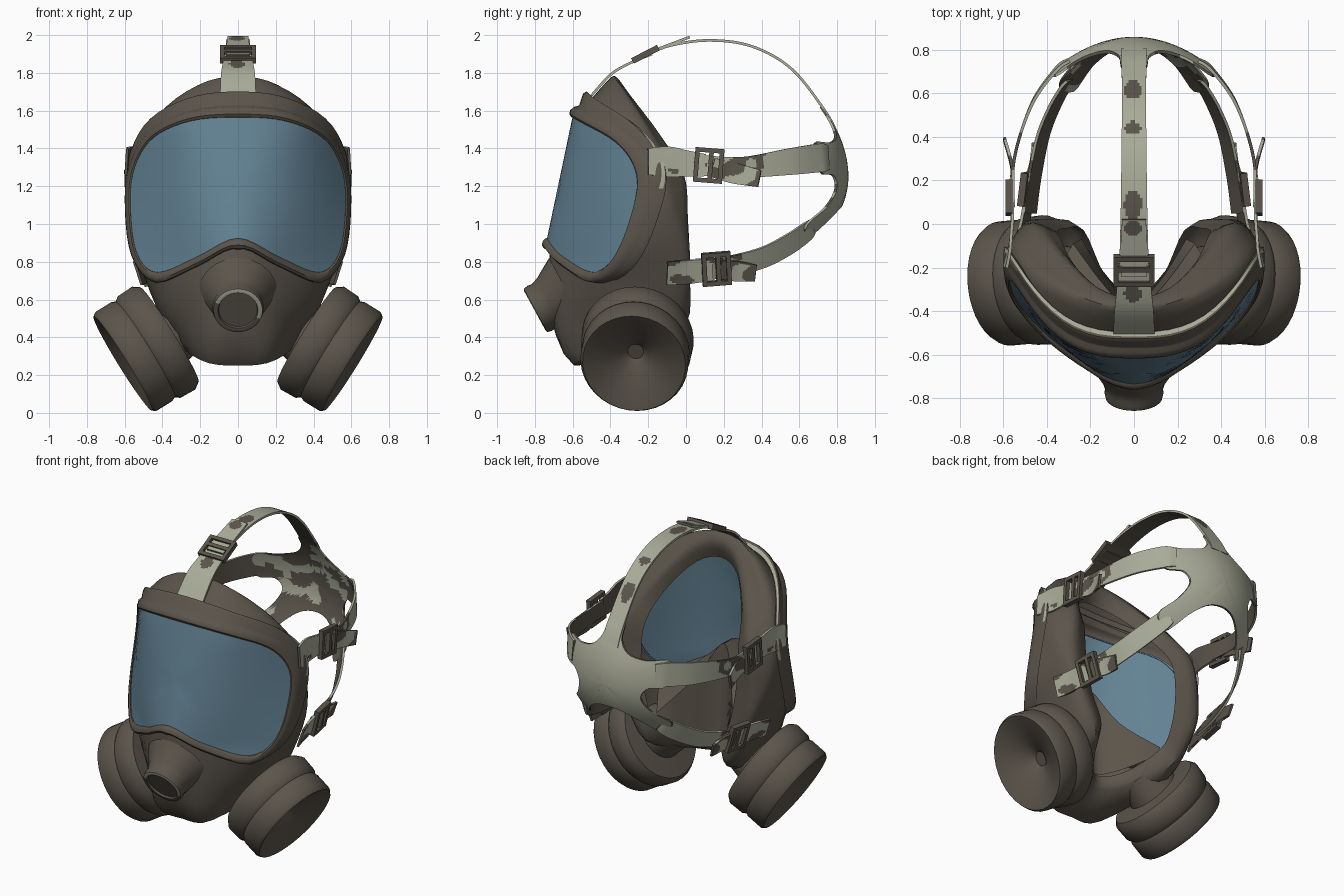
import bpy, bmesh, math
from mathutils import Vector, Matrix, noise

if "Cube" in bpy.data.objects:
    bpy.data.objects.remove(bpy.data.objects["Cube"])


def material(name, rgb):
    m = bpy.data.materials.new(name)
    m.diffuse_color = (*rgb, 1)
    m.use_nodes = True
    m.node_tree.nodes["Principled BSDF"].inputs["Base Color"].default_value = m.diffuse_color
    return m


BROWN = material("brown_rubber", (0.105, 0.09, 0.07))
PALE = material("pale_webbing", (0.40, 0.41, 0.315))
GLASS = material("blue_glass", (0.125, 0.225, 0.295))


def finish(bm, name, mats, mirror=False):
    bmesh.ops.remove_doubles(bm, verts=bm.verts, dist=0.0005)
    bmesh.ops.recalc_face_normals(bm, faces=bm.faces)
    me = bpy.data.meshes.new(name)
    bm.to_mesh(me)
    bm.free()
    for m in mats:
        me.materials.append(m)
    ob = bpy.data.objects.new(name, me)
    bpy.context.collection.objects.link(ob)
    if mirror:
        ob.modifiers.new("mirror", 'MIRROR')
    return ob


def smooth(pts, sub, closed=False):
    """Catmull-Rom resampling of a list of points of any dimension."""
    pts = [Vector(p) for p in pts]
    n, out = len(pts), []
    for i in range(n if closed else n - 1):
        if closed:
            a, b, c, d = (pts[(i + k) % n] for k in (-1, 0, 1, 2))
        else:
            a, b, c, d = (pts[min(max(i + k, 0), n - 1)] for k in (-1, 0, 1, 2))
        for s in range(sub):
            t = s / sub
            out.append(0.5 * (2 * b + (c - a) * t + (2 * a - 5 * b + 4 * c - d) * t * t
                              + (3 * b - a - 3 * c + d) * t ** 3))
    if not closed:
        out.append(pts[-1])
    return out


def loft(name, rings, mats, rule=None, caps=False, mirror=False, closed=True):
    bm = bmesh.new()
    vs = [[bm.verts.new(p) for p in r] for r in rings]
    n = len(rings[0])
    for i in range(len(rings) - 1):
        for j in range(n if closed else n - 1):
            k = (j + 1) % n
            f = bm.faces.new((vs[i][j], vs[i][k], vs[i + 1][k], vs[i + 1][j]))
            if rule:
                f.material_index = rule(f.calc_center_median(), i, j)
    if caps:
        bm.faces.new(vs[0])
        bm.faces.new(vs[-1])
    return finish(bm, name, mats, mirror)


def full(half):
    return list(half) + [(-p[0], *p[1:]) for p in half[-2:0:-1]]


# ---- visor: bent, raked sheet inside a goggle outline, rounder at the top
def sheet(x, z):
    power = 1.4 + 1.4 * min(max((z - .8) / .7, 0), 1)
    return -0.6 - 0.21 * (1.57 - z) + .43 * (abs(x) / .57) ** power


outline = smooth(full([(0, 1.57), (.25, 1.55), (.45, 1.46), (.55, 1.30), (.572, 1.1),
                       (.54, .85), (.43, .74), (.22, .82), (0, .92)]), 5, True)
N = len(outline)
normals = []
for i in range(N):
    t = outline[(i + 1) % N] - outline[i - 1]
    normals.append(Vector((-t.y, t.x)).normalized())

rings = []
for s in (1.01, .9, .78, .65, .5, .35, .18, 0):
    rings.append([(p.x * s, sheet(p.x * s, 1.2 + (p.y - 1.2) * s), 1.2 + (p.y - 1.2) * s) for p in outline])
loft("visor_glass", rings, [GLASS])


# ---- rim and stepped brim around the visor
def offset_ring(d, dy):
    ring = []
    for p, n in zip(outline, normals):
        top = max(n.y, 0) if p.y > 1.2 else 0
        e = min(d, .055) + max(d - .055, 0) * top
        q = p + n * e * (1 - .5 * abs(n.x))
        ring.append((q.x, sheet(q.x, q.y) + dy, q.y))
    return ring


steps = [(-.006, .005), (-.004, -.008), (.012, -.02), (.032, -.02), (.05, -.005), (.055, .015),
         (.06, .022), (.12, .03), (.132, .045), (.122, .058), (.105, .082), (.05, .10)]
loft("visor_rim", [offset_ring(*s) for s in steps], [BROWN, PALE],
     lambda c, i, j: int(i == 9 and c.z > 1.2))

# ---- rubber face piece: from the rim, over the cheeks and chin, to the turned-in seal
face = [
    [(0, -.52, 1.64), (.25, -.49, 1.61), (.45, -.36, 1.51), (.55, -.24, 1.34), (.578, -.20, 1.11),
     (.55, -.28, .83), (.43, -.46, .73), (.22, -.635, .81), (0, -.72, .90)],
    [(0, -.41, 1.765), (.22, -.37, 1.73), (.42, -.26, 1.58), (.54, -.15, 1.36), (.572, -.10, 1.1),
     (.515, -.12, .8), (.40, -.38, .52), (.2, -.64, .52), (0, -.72, .52)],
    [(0, -.37, 1.78), (.2, -.32, 1.71), (.4, -.18, 1.5), (.5, -.07, 1.3), (.53, -.03, 1.05),
     (.475, 0, .76), (.36, -.14, .43), (.2, -.55, .28), (0, -.585, .25)],
    [(0, -.34, 1.72), (.17, -.29, 1.66), (.34, -.13, 1.46), (.44, -.01, 1.26), (.465, .01, 1.03),
     (.41, .02, .75), (.3, 0, .47), (.16, -.23, .37), (0, -.36, .35)],
    [(0, -.37, 1.62), (.15, -.32, 1.57), (.28, -.18, 1.40), (.34, -.06, 1.22), (.35, -.03, 1.0),
     (.31, -.02, .75), (.23, -.03, .56), (.13, -.24, .46), (0, -.34, .43)],
]
loops = [smooth(full(h), 4, True) for h in face]
columns = [smooth([r[j] for r in loops], 3) for j in range(len(loops[0]))]
loft("face_piece", list(zip(*columns)), [BROWN])

# inner nose cup: a peaked roof behind the lower visor edge, closed down to the chin
cup = [[(.44, -.42, .74), (.22, -.60, .84), (0, -.69, .94)],
       [(.36, -.22, .70), (.17, -.43, .89), (0, -.54, 1.02)],
       [(.28, -.09, .62), (.13, -.29, .82), (0, -.40, 1.04)],
       [(.24, -.07, .54), (.12, -.26, .48), (0, -.36, .45)]]
loft("nose_cup", [smooth(h + [(-x, y, z) for x, y, z in h[-2::-1]], 5) for h in cup], [BROWN], closed=False)


# ---- turned parts: profile of (distance along axis, radius)
def turned(name, origin, axis, profile, sides=32, mirror=False, mats=(BROWN,), rule=None, sy=1):
    rot = Vector(axis).to_track_quat('Z', 'Y').to_matrix()
    squash = Matrix.Diagonal((1, sy, 1))
    o = Vector(origin)
    rings = [[o + squash @ rot @ Vector((r * math.cos(a), r * math.sin(a), h))
              for a in (2 * math.pi * k / sides for k in range(sides))] for h, r in profile]
    return loft(name, rings, mats, rule, mirror=mirror)


# exhale valve with a worn pale edge on its upper half
turned("exhale_valve", (0, -.80, .54), (0, -.88, -.48),
       [(-.014, 0), (-.014, .102), (-.002, .106), (0, .118), (-.004, .13), (-.03, .136),
        (-.05, .132), (-.09, .145), (-.2, .21)], mats=(BROWN, PALE),
       rule=lambda c, i, j: int(i in (2, 3) and (c.z > .58 or (c.z > .5 and c.x > 0))))

# side filter canisters with a dished outer face
turned("filter_canister", (.61, -.275, .262), (.84, -.08, -.52),
       [(-.12, 0), (-.12, .045), (-.10, .065), (-.04, .20), (-.008, .27), (0, .294), (-.02, .308),
        (-.12, .308), (-.14, .298), (-.165, .316), (-.255, .32), (-.29, .295),
        (-.30, .17), (-.45, .14)], 36, True, sy=.93)


# ---- webbing: pale outside, brown inside, blotched (by noise, or by listed spots along y)
def strap(name, keys, zc=1.3, mirror=False, blotch=.2, back=.5, spots=None, sub=14, cols=12, th=.007):
    path = smooth(keys, sub)
    rings = []
    for i, p in enumerate(path):
        c = p.to_3d()
        t = (path[min(i + 1, len(path) - 1)].to_3d() - path[max(i - 1, 0)].to_3d()).normalized()
        n = c - Vector((0, .15, zc))
        n = (n - t * n.dot(t)).normalized()
        s = t.cross(n)
        ws = [p.w * (k / (cols - 1) - .5) for k in range(cols)]
        rings.append([c + s * w + n * th for w in ws] + [c + s * w - n * th for w in reversed(ws)])

    def rule(c, i, j):
        if cols <= j < 2 * cols - 1:
            return 0
        if spots is not None:
            return int(not any(((c.y - y) / ry) ** 2 + ((c.x + .005) / .04) ** 2 < 1 for y, ry in spots))
        v = noise.noise(Vector((abs(c.x) * 9, c.y * 9, c.z * 12)))
        return int(not (v > blotch and c.y < back))
    return loft(name, rings, [BROWN, PALE], rule, True, mirror)


strap("upper_head_strap", [(.555, .08, 1.31, .11), (.55, .3, 1.30, .11), (.47, .55, 1.33, .14),
                           (.36, .708, 1.35, .15), (.30, .752, 1.35, .13)], mirror=True, blotch=.12)
strap("lower_head_strap", [(.48, .05, .76, .12), (.46, .2, .77, .12), (.42, .4, .82, .12),
                           (.365, .54, .89, .12), (.31, .637, .957, .112), (.285, .668, .985, .09)],
      1.0, True, back=.3)
strap("crown_strap", [(0, .80, 1.48, .12), (0, .735, 1.6, .115), (0, .56, 1.82, .11),
                      (0, .35, 1.94, .115), (0, .12, 1.972, .12), (0, -.1, 1.94, .13),
                      (0, -.25, 1.87, .14)], spots=[(.62, .045), (.44, .03), (.09, .07)])
# anchor tabs on the face piece
strap("upper_tab", [(.59, -.2, 1.33, .14), (.57, -.1, 1.33, .16), (.56, 0, 1.32, .14),
                    (.56, .1, 1.31, .12)], mirror=True, blotch=.45)
strap("lower_tab", [(.53, -.1, .74, .13), (.503, 0, .745, .13), (.482, .14, .76, .12)], .9, True)
strap("crown_tab", [(0, -.50, 1.68, .19), (0, -.4, 1.79, .18), (0, -.3, 1.85, .16),
                    (0, -.18, 1.90, .15)], spots=[(-.32, .04)])
# loose strap ends
strap("upper_loose_end", [(.575, .14, 1.30, .10), (.56, .25, 1.27, .11), (.595, .39, 1.24, .09)],
      mirror=True, blotch=-.05)
strap("lower_loose_end", [(.49, .18, .76, .10), (.46, .27, .75, .11), (.45, .37, .74, .09)],
      .9, True, blotch=-.05)
strap("crown_loose_end", [(0, -.24, 1.89, .12), (0, -.1, 1.945, .12), (0, .02, 1.99, .11)],
      spots=[(-.02, .035)])

# ---- back pad: five-armed web draped over the back of the head
star = smooth(full([(0, 1.62), (.057, 1.61), (.07, 1.53), (.13, 1.46), (.24, 1.43), (.36, 1.425),
                    (.36, 1.275), (.27, 1.26), (.225, 1.19), (.27, 1.09), (.345, 1.0), (.275, .91),
                    (.19, 1.0), (.10, 1.07), (0, 1.09)]), 4, True)


def pad_ring(s, dy):
    ring = []
    for p in star:
        x, z = p.x * s, (p.y - 1.25) * s
        ring.append((x, .86 - 1.08 * x * x - (1.0 if z > 0 else 1.35) * z * z + dy, 1.25 + z))
    return ring


scales = [0, .12, .24, .36, .48, .6, .72, .84, .93, 1]
loft("back_pad", [pad_ring(s, -.014) for s in scales] + [pad_ring(s, 0) for s in scales[::-1]],
     [BROWN, PALE], lambda c, i, j: int(
         i > 9 or noise.noise(Vector((c.x * 8, 3.3, c.z * 14))) > .12))


# ---- buckles: rectangular frame with a centre bar
def buckle(name, centre, along, out, length, width, mirror=True):
    t, n = Vector(along).normalized(), Vector(out).normalized()
    n = (n - t * n.dot(t)).normalized()
    m = Matrix((t, t.cross(n), n)).transposed().to_4x4()
    m.translation = Vector(centre)
    bm = bmesh.new()
    L, W, b = length / 2, width / 2, .024
    bars = [(-L, 0, b, width), (L, 0, b, width), (.01, 0, b, width),
            (0, -W, length + b, b), (0, W, length + b, b)]
    for x, y, sx, sy in bars:
        bmesh.ops.create_cube(bm, size=1, matrix=m @ Matrix.Translation((x, y, .01))
                              @ Matrix.Diagonal((sx, sy, .032, 1)))
    return finish(bm, name, [BROWN], mirror)


buckle("upper_buckle", (.565, .12, 1.31), (0, 1, -.08), (1, 0, 0), .13, .16)
buckle("lower_buckle", (.482, .16, .765), (-.12, 1, .08), (1, .1, -.25), .13, .155)
buckle("crown_buckle", (0, -.21, 1.89), (0, .87, .45), (0, -.45, .87), .13, .165, False)

# ---- smooth shading with sharp edges kept
for ob in bpy.data.objects:
    ob.select_set(True)
    bpy.context.view_layer.objects.active = ob
bpy.ops.object.shade_smooth_by_angle(angle=math.radians(40))
